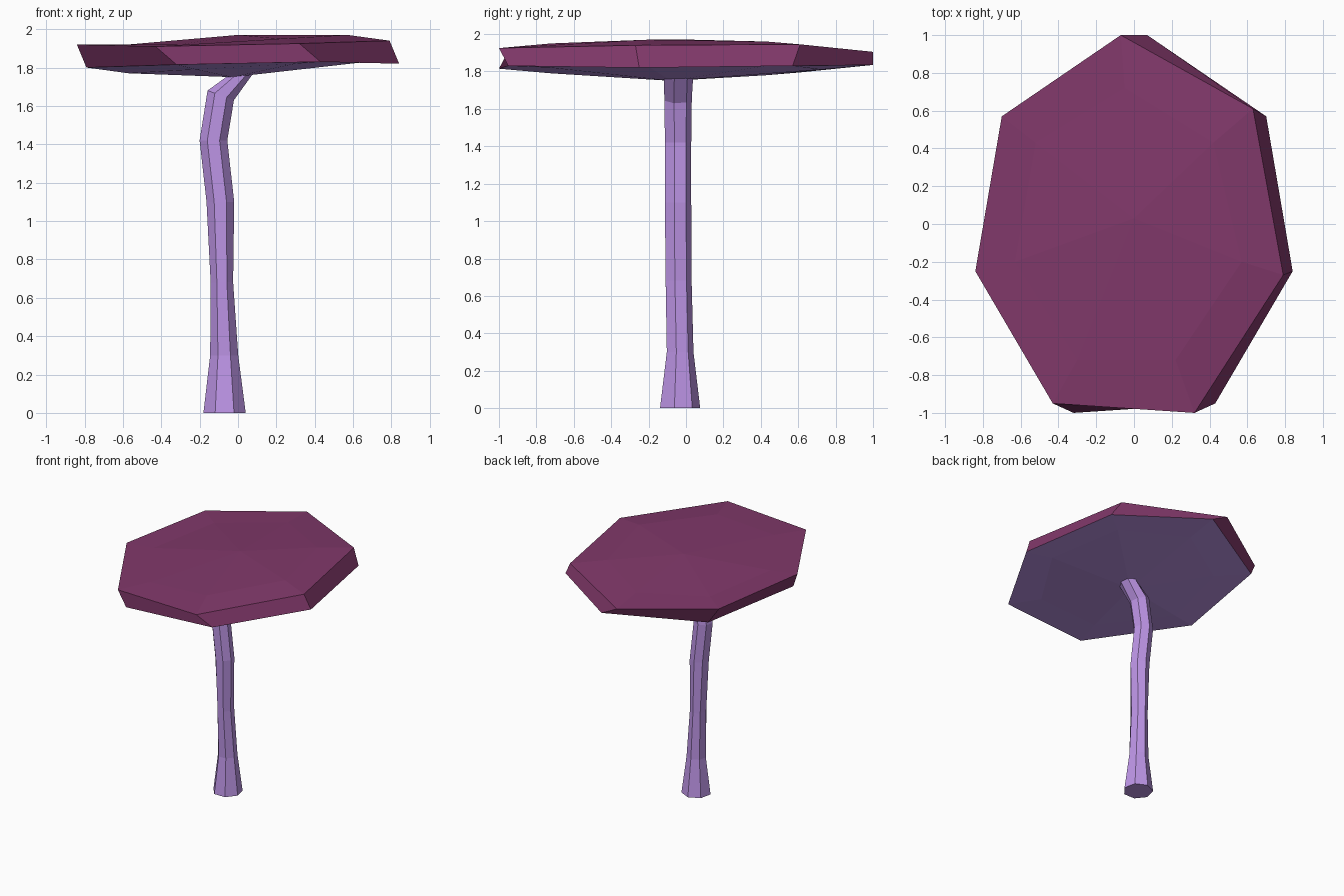
import bpy, bmesh
from math import radians, cos, sin, pi
from mathutils import Vector

if "Cube" in bpy.data.objects:
    bpy.data.objects.remove(bpy.data.objects["Cube"])

SIDES = 7


def material(name, rgb):
    m = bpy.data.materials.new(name)
    m.diffuse_color = (*rgb, 1)
    m.use_nodes = True
    m.node_tree.nodes["Principled BSDF"].inputs["Base Color"].default_value = m.diffuse_color
    return m


def bridge(bm, a, b, slot=0):
    for i in range(SIDES):
        j = (i + 1) % SIDES
        bm.faces.new((a[i], a[j], b[j], b[i])).material_index = slot


def finish(bm, name, mats):
    bmesh.ops.recalc_face_normals(bm, faces=bm.faces)
    me = bpy.data.meshes.new(name)
    bm.to_mesh(me)
    bm.free()
    for m in mats:
        me.materials.append(m)
    ob = bpy.data.objects.new(name, me)
    bpy.context.collection.objects.link(ob)
    return ob


plum = material("cap_plum", (0.22, 0.04, 0.145))
lilac = material("stem_lilac", (0.51, 0.30, 0.79))

# Cap: the upper half's rings; the lower half is the same turned over about the y axis
rim = [(-0.07, 1.0, 1.905), (-0.70, 0.57, 1.91), (-0.84, -0.25, 1.92), (-0.43, -0.95, 1.91),
       (0.32, -1.0, 1.925), (0.79, -0.27, 1.94), (0.63, 0.61, 1.945)]
inner = [(-0.05, 0.72, 1.93), (-0.52, 0.43, 1.91), (-0.63, -0.20, 1.915), (-0.30, -0.72, 1.92),
         (0.22, -0.72, 1.95), (0.57, -0.20, 1.97), (0.42, 0.43, 1.96)]


def turned(ring):
    return [(-ring[-i][0], ring[-i][1], 3.74 - ring[-i][2]) for i in range(SIDES)]


bm = bmesh.new()
halves = []
for slot, ring_a, ring_b, centre in ((0, rim, inner, (0, 0.03, 1.97)),
                                     (1, turned(rim), turned(inner), (-0.03, -0.08, 1.75))):
    a = [bm.verts.new(p) for p in ring_a]
    b = [bm.verts.new(p) for p in ring_b]
    c = bm.verts.new(centre)
    bridge(bm, a, b, slot)
    for i in range(SIDES):
        bm.faces.new((b[i], b[(i + 1) % SIDES], c)).material_index = slot
    halves.append(a)
bridge(bm, *halves)
finish(bm, "mushroom_cap", [plum, lilac])

# Stem: heptagon rings along a bent path (x, y, z, x radius, y radius, tilt in degrees)
path = [(-0.07, -0.037, 0.0, 0.113, 0.113, 0),
        (-0.072, -0.035, 0.30, 0.075, 0.075, 0),
        (-0.084, -0.043, 0.68, 0.060, 0.073, -2),
        (-0.092, -0.046, 1.10, 0.074, 0.074, 0),
        (-0.128, -0.046, 1.42, 0.074, 0.074, 0),
        (-0.09, -0.046, 1.655, 0.075, 0.077, 20),
        (0.055, -0.044, 1.80, 0.045, 0.084, 5)]
bm = bmesh.new()
rings = []
for x, y, z, rx, ry, tilt in path:
    t = radians(tilt)
    ring = []
    for i in range(SIDES):
        a = pi / 2 + 2 * pi * i / SIDES
        u = rx * cos(a)
        ring.append(bm.verts.new(Vector((x + u * cos(t), y + ry * sin(a), z - u * sin(t)))))
    rings.append(ring)
for low, high in zip(rings, rings[1:]):
    bridge(bm, low, high)
bm.faces.new(rings[0])
bm.faces.new(rings[-1])
finish(bm, "mushroom_stem", [lilac])
